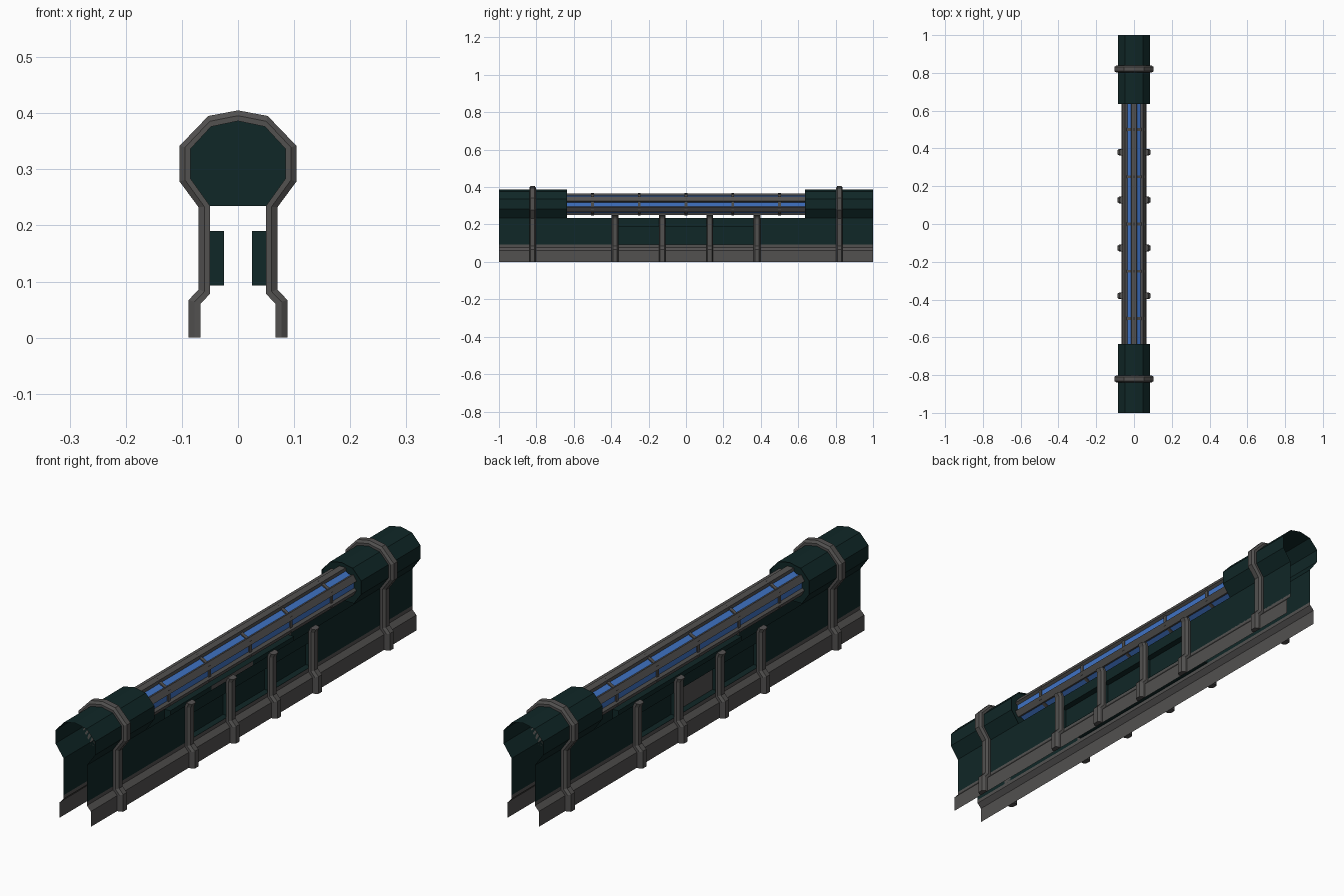
import bpy, math

if "Cube" in bpy.data.objects:
    bpy.data.objects.remove(bpy.data.objects["Cube"])


def material(name, rgb):
    m = bpy.data.materials.new(name)
    m.diffuse_color = (*rgb, 1)
    m.use_nodes = True
    m.node_tree.nodes["Principled BSDF"].inputs["Base Color"].default_value = m.diffuse_color
    return m


DARK = material("dark teal", (0.005, 0.02, 0.02))
GRAY = material("warm gray metal", (0.085, 0.082, 0.08))
BLUE = material("blue glass", (0.05, 0.17, 0.55))


def make(name, verts, faces, mats, idx=None):
    me = bpy.data.meshes.new(name)
    me.from_pydata(verts, [], faces)
    for m in mats:
        me.materials.append(m)
    if idx:
        for p, i in zip(me.polygons, idx):
            p.material_index = i
    me.update()
    ob = bpy.data.objects.new(name, me)
    bpy.context.collection.objects.link(ob)
    return ob


def mirror_path(half):
    """Right-half profile, bottom to top centre -> whole arch."""
    return half + [(-x, z) for x, z in reversed(half[:-1])]


def sheet(name, path, y0, y1, mat):
    """Thin skin: an (x, z) path extruded along y."""
    n = len(path)
    verts = [(x, y, z) for y in (y0, y1) for x, z in path]
    faces = [(i, n + i, n + i + 1, i + 1) for i in range(n - 1)]
    return make(name, verts, faces, [mat])


def hoop(name, inner, outer, y, w_in=0.018, w_out=0.011):
    """Solid band between two paths, with chamfered outer edges."""
    verts, faces = [], []
    for (a, b), (c, d) in zip(inner, outer):
        m = ((a + c) / 2, (b + d) / 2)
        verts += [(a, y - w_in, b), (m[0], y - w_in, m[1]), (c, y - w_out, d),
                  (c, y + w_out, d), (m[0], y + w_in, m[1]), (a, y + w_in, b)]
    n = len(inner)
    for i in range(n - 1):
        for k in range(6):
            j = (k + 1) % 6
            faces.append((i * 6 + k, i * 6 + j, i * 6 + 6 + j, i * 6 + 6 + k))
    faces += [tuple(range(5, -1, -1)), tuple(range(n * 6 - 6, n * 6))]
    return make(name, verts, faces, [GRAY])


# Key profiles (right half): inside skin line and outside of the ribs
LEG_IN = [(0.067, 0), (0.067, 0.06), (0.05, 0.078)]
LEG_OUT = [(0.088, 0), (0.088, 0.067), (0.07, 0.086)]
HOOD = [(0.05, 0.235), (0.085, 0.284), (0.085, 0.336), (0.048, 0.376), (0, 0.386)]
HOOD_OUT = [(0.07, 0.232), (0.104, 0.278), (0.104, 0.342), (0.053, 0.395), (0, 0.405)]
RIBS = [-0.38, -0.127, 0.127, 0.38]


def flip(path, s):
    return [(s * x, z) for x, z in path]


def side_wall(name, s):
    """Dark wall with three recessed bays between the ribs."""
    zs = [0.09, 0.093, 0.19, 0.235]
    ys = [-1.0] + RIBS + [1.0]
    verts, faces, idx = [], [], []

    def quad(pts, m=0):
        b = len(verts)
        verts.extend(pts)
        f = [b, b + 1, b + 2, b + 3]
        faces.append(f if s > 0 else f[::-1])
        idx.append(m)

    xo, xi = s * 0.05, s * 0.025
    for i in range(5):
        a, b = ys[i], ys[i + 1]
        for j in range(3):
            lo, hi = zs[j], zs[j + 1]
            if j != 1 or i in (0, 4):
                quad([(xo, a, lo), (xo, b, lo), (xo, b, hi), (xo, a, hi)])
                continue
            # recess: floor and four sides
            m = 1 if (s < 0 and i == 2) else 0
            quad([(xi, a, lo), (xi, b, lo), (xi, b, hi), (xi, a, hi)], m)
            quad([(xo, a, lo), (xo, b, lo), (xi, b, lo), (xi, a, lo)])
            quad([(xi, a, hi), (xi, b, hi), (xo, b, hi), (xo, a, hi)])
            quad([(xo, a, lo), (xi, a, lo), (xi, a, hi), (xo, a, hi)])
            quad([(xi, b, lo), (xo, b, lo), (xo, b, hi), (xi, b, hi)])
    make(name, verts, faces, [DARK, GRAY], idx)


# Side walls, base rails and short ribs
for s, tag in ((1, "right"), (-1, "left")):
    rail = flip(LEG_IN + [(0.05, 0.092)], s)
    sheet("base_rail_" + tag, rail if s > 0 else rail[::-1], -1, 1, GRAY)
    side_wall("side_wall_" + tag, s)
    for k, y in enumerate(RIBS):
        hoop(f"rib_{tag}_{k}", flip(LEG_IN + [(0.05, 0.235), (0.056, 0.25)], s),
             flip(LEG_OUT + [(0.07, 0.232), (0.077, 0.246)], s), y)

# End hoods, their inner bulkheads and the tall hoops
for s, tag in ((-1, "front"), (1, "back")):
    arch = mirror_path(HOOD)
    sheet("hood_" + tag, arch, *sorted((s * 0.635, s * 1.0)), DARK)
    make("bulkhead_" + tag, [(x, s * 0.645, z) for x, z in arch],
         [tuple(range(len(arch)))], [DARK])
    hoop("hoop_" + tag, mirror_path(LEG_IN + HOOD), mirror_path(LEG_OUT + HOOD_OUT), s * 0.82)


# Glass tube with hexagonal section
CZ, SX = 0.308, 1.06


def prism(name, pts, y0, y1, mat):
    n = len(pts)
    verts = [(x * SX, y, z + CZ) for y in (y0, y1) for x, z in pts]
    faces = [(i, n + i, n + (i + 1) % n, (i + 1) % n) for i in range(n)]
    faces += [tuple(range(n)), tuple(range(2 * n - 1, n - 1, -1))]
    return make(name, verts, faces, [mat])


def hexagon(r):
    return [(r * math.cos(math.radians(30 + 60 * k)),
             r * math.sin(math.radians(30 + 60 * k))) for k in range(6)]


prism("glass_tube", hexagon(0.055), -0.64, 0.64, BLUE)
for k in range(6):
    t = math.radians(30 + 60 * k)
    c, d = math.cos(t), math.sin(t)
    corners = [(0.043, -0.015), (0.0585, -0.013), (0.0585, 0.013), (0.043, 0.015)]
    prism(f"tube_bar_{k}", [(r * c - w * d, r * d + w * c) for r, w in corners],
          -0.642, 0.642, GRAY)
for k in range(5):
    y = -0.5 + 0.25 * k
    prism(f"tube_ring_{k}", hexagon(0.0595), y - 0.007, y + 0.007, GRAY)
